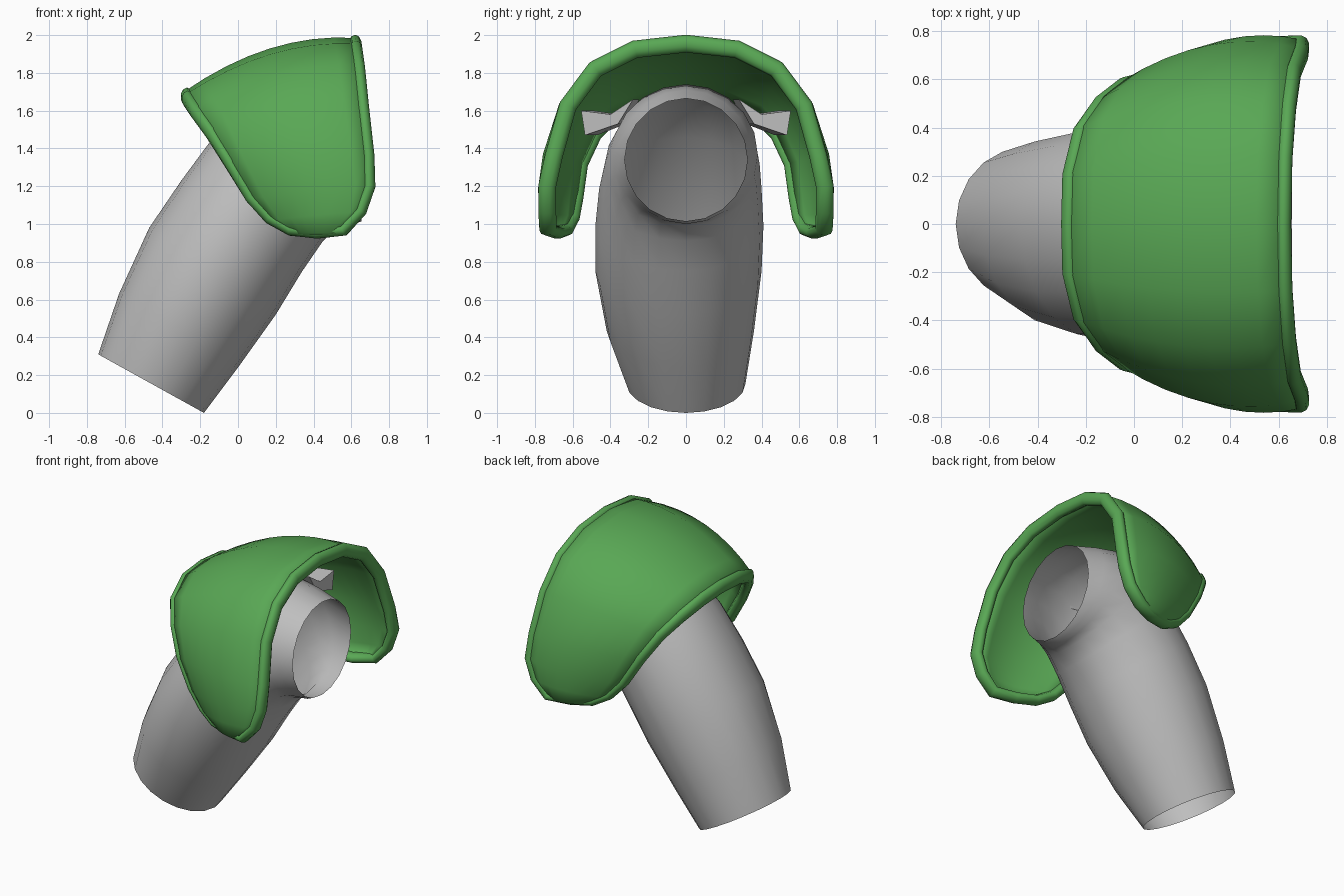
import bpy, bmesh, math
from mathutils import Vector

if "Cube" in bpy.data.objects:
    bpy.data.objects.remove(bpy.data.objects["Cube"])


def material(name, rgb):
    m = bpy.data.materials.new(name)
    m.diffuse_color = (*rgb, 1)
    m.use_nodes = True
    m.node_tree.nodes["Principled BSDF"].inputs["Base Color"].default_value = m.diffuse_color
    return m


GREEN = material("leaf green", (0.10, 0.39, 0.09))
GREY = material("light grey", (0.52, 0.52, 0.52))


def make(name, verts, faces, mat):
    bm = bmesh.new()
    vs = [bm.verts.new(v) for v in verts]
    for f in faces:
        bm.faces.new([vs[i] for i in f])
    bmesh.ops.remove_doubles(bm, verts=bm.verts, dist=0.0005)
    bmesh.ops.recalc_face_normals(bm, faces=bm.faces)
    for f in bm.faces:
        f.smooth = True
    me = bpy.data.meshes.new(name)
    bm.to_mesh(me)
    bm.free()
    me.materials.append(mat)
    ob = bpy.data.objects.new(name, me)
    bpy.context.collection.objects.link(ob)
    return ob


def loft(rings, closed_path=False):
    """Quads between equal-sized closed rings."""
    n, m = len(rings[0]), len(rings)
    verts = [p for r in rings for p in r]
    faces = []
    for i in range(m if closed_path else m - 1):
        j = (i + 1) % m
        for k in range(n):
            l = (k + 1) % n
            faces.append((i * n + k, i * n + l, j * n + l, j * n + k))
    return verts, faces


# Arm: outer and inner side of each ring in xz, then widths toward -y and +y
arm = [(-.74, .31, -.18, 0, .315, .315), (-.63, .63, 0, .24, .42, .36),
       (-.47, .98, .20, .52, .48, .40), (-.30, 1.23, .34, .75, .48, .41),
       (-.13, 1.46, .45, .91, .46, .40), (.06, 1.64, .53, .99, .43, .39),
       (.29, 1.74, .58, 1.0, .39, .38), (.48, 1.71, .62, 1.0, .35, .35),
       (.65, 1.665, .655, 1.015, .325, .325)]
SIDES = 20
rings = []
for x1, z1, x2, z2, wn, wp in arm:
    ring = []
    for k in range(SIDES):
        a = 2 * math.pi * k / SIDES
        c, s = math.cos(a), math.sin(a)
        ring.append(((x1 + x2) / 2 + c * (x1 - x2) / 2,
                     s * (wp if s > 0 else wn),
                     (z1 + z2) / 2 + c * (z1 - z2) / 2))
    rings.append(ring)
make("upper_arm", *loft(rings), GREY)

# Small webs joining the arm to the pad
for side, label in ((1, "left"), (-1, "right")):
    prof = [(.28, 1.66), (.40, 1.58), (.555, 1.60), (.535, 1.47), (.36, 1.53)]
    web = [[(x, side * y * s, z) for y, z in prof]
           for x, s in ((.10, .88), (.36, 1))]
    v, f = loft(web)
    ob = make("pad_web_" + label, v, f + [(0, 1, 2, 3, 4), (5, 6, 7, 8, 9)], GREY)
    for p in ob.data.polygons:
        p.use_smooth = False

# Pad edges, from the crown down to the shared bottom tip
front = [(.62, 0, 1.955), (.625, .27, 1.925), (.64, .48, 1.82), (.66, .625, 1.625),
         (.69, .70, 1.36), (.695, .735, 1.2), (.65, .735, 1.07), (.56, .73, .97),
         (.42, .68, .955)]
back = [(-.27, 0, 1.675), (-.265, .2, 1.66), (-.22, .38, 1.59), (-.14, .49, 1.48),
        (-.04, .565, 1.32), (.07, .59, 1.14), (.17, .61, 1.03), (.28, .64, .97),
        (.42, .68, .955)]


def both_sides(half):
    return ([Vector((x, -y, z)) for x, y, z in reversed(half[1:])]
            + [Vector(p) for p in half])


def outward(p):
    return Vector((0, p.y, max(p.z - 1.2, 0))).normalized()


F, B = both_sides(front), both_sides(back)

# Bulged shell between the two edges
COLS = 8
verts, faces = [], []
for a, b in zip(B, F):
    bulge = .085 * min(1, (b - a).length / .75)
    for c in range(COLS + 1):
        u = c / COLS
        p = a.lerp(b, u)
        verts.append(p + outward(p) * bulge * 4 * u * (1 - u))
w = COLS + 1
for i in range(len(F) - 1):
    for c in range(COLS):
        q = [i * w + c, i * w + c + 1, (i + 1) * w + c + 1, (i + 1) * w + c]
        if i == 0:
            q = q[1:] if c == 0 else q
        faces.append(q)
shell = make("shoulder_pad", verts, faces, GREEN)
mod = shell.modifiers.new("thickness", "SOLIDIFY")
mod.thickness = .06
mod.offset = 0

# Rounded rim all around the pad
path = F + B[-2:0:-1]
rings = []
for i, p in enumerate(path):
    t = (path[(i + 1) % len(path)] - path[i - 1]).normalized()
    n = outward(p)
    n = (n - t * n.dot(t)).normalized()
    s = t.cross(n)
    rings.append([p + n * .047 * math.cos(k * math.pi / 5)
                  + s * .034 * math.sin(k * math.pi / 5) for k in range(10)])
make("pad_rim", *loft(rings, True), GREEN)
